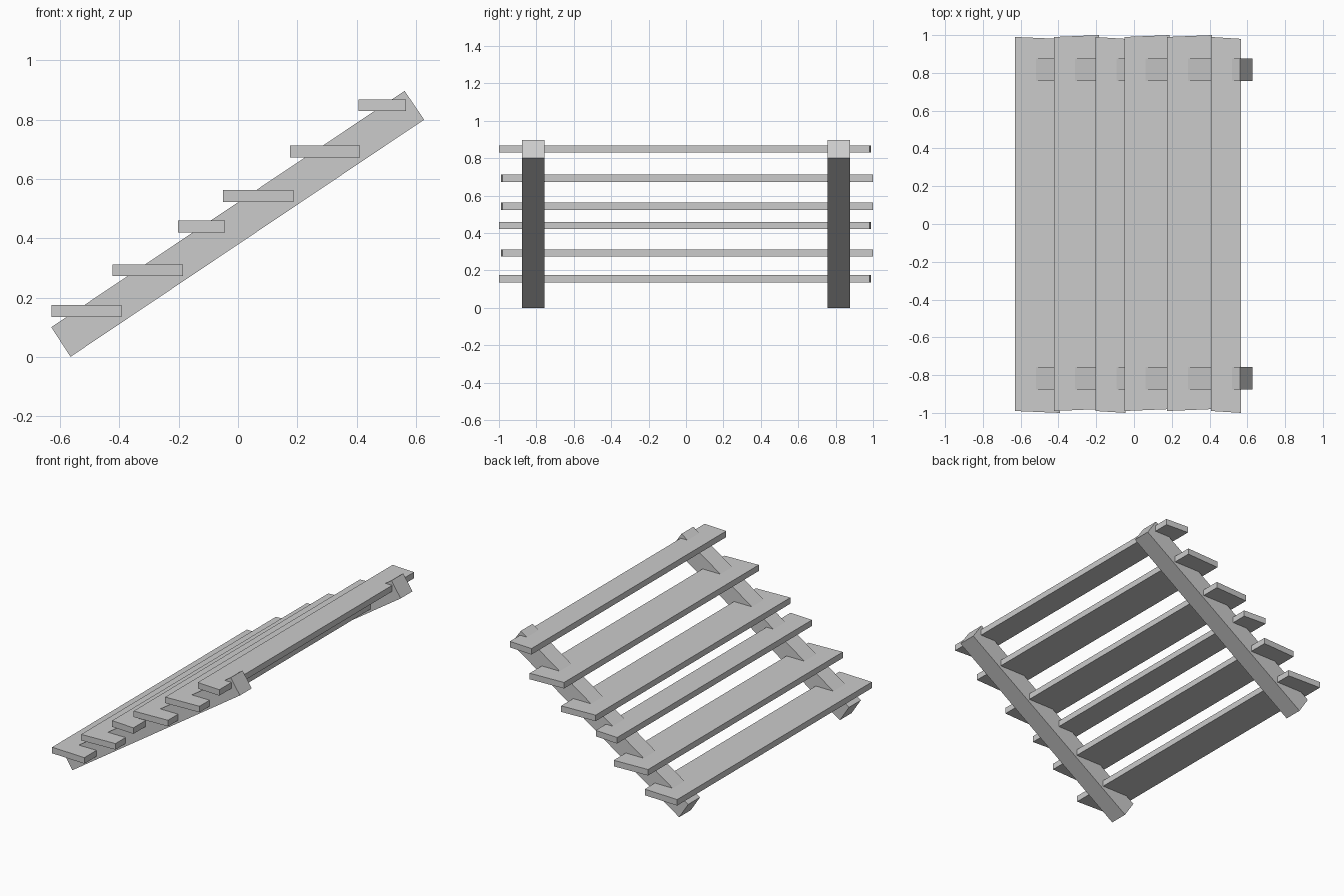
import bpy
import bmesh
from mathutils import Vector

cube = bpy.data.objects.get("Cube")
if cube:
    bpy.data.objects.remove(cube, do_unlink=True)

# Single plain grey for the whole staircase
grey = bpy.data.materials.new("plain_grey")
grey.use_nodes = True
colour = (0.6, 0.6, 0.6, 1)
grey.diffuse_color = colour
grey.node_tree.nodes["Principled BSDF"].inputs["Base Color"].default_value = colour


def extrude_profile(name, outline, offset):
    """Solid made by pushing a flat outline along an offset."""
    bm = bmesh.new()
    face = bm.faces.new([bm.verts.new(p) for p in outline])
    result = bmesh.ops.extrude_face_region(bm, geom=[face], use_keep_orig=True)
    moved = [g for g in result["geom"] if isinstance(g, bmesh.types.BMVert)]
    bmesh.ops.translate(bm, verts=moved, vec=Vector(offset))
    bmesh.ops.recalc_face_normals(bm, faces=bm.faces)
    mesh = bpy.data.meshes.new(name)
    bm.to_mesh(mesh)
    bm.free()
    mesh.materials.append(grey)
    obj = bpy.data.objects.new(name, mesh)
    bpy.context.scene.collection.objects.link(obj)
    return obj


# Two sloping stringers
side = [(-0.565, 0), (0.628, 0.8), (0.562, 0.897), (-0.63, 0.1)]
for name, y in (("right_stringer", -0.877), ("left_stringer", 0.757)):
    extrude_profile(name, [(x, y, z) for x, z in side], (0, 0.12, 0))

# Plank treads: start x, end x, underside z, slant of the sawn ends
treads = [
    (-0.63, -0.393, 0.135, -1),
    (-0.423, -0.186, 0.273, 1),
    (-0.203, -0.044, 0.42, -1),
    (-0.05, 0.188, 0.523, 1),
    (0.175, 0.412, 0.673, 1),
    (0.407, 0.567, 0.829, -1),
]
for i, (x0, x1, z, slant) in enumerate(treads, 1):
    near, far = 0.99, 0.01 * slant
    outline = [(x0, -near, z), (x1, -near + far, z),
               (x1, near + far, z), (x0, near, z)]
    extrude_profile(f"tread_{i}", outline, (0, 0, 0.039))
